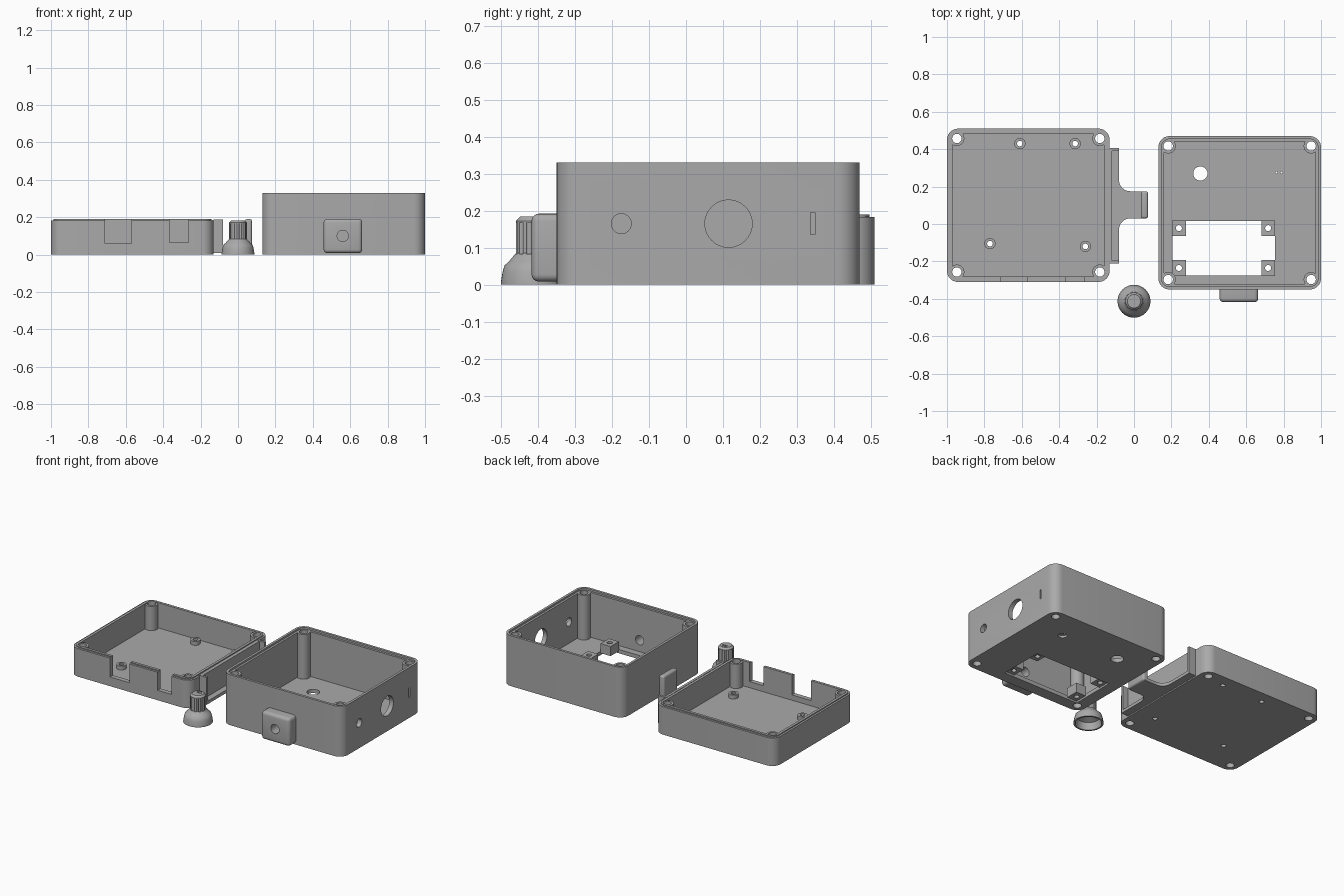
import bpy, bmesh, math
from mathutils import Matrix, Vector

if "Cube" in bpy.data.objects:
    bpy.data.objects.remove(bpy.data.objects["Cube"])

grey = bpy.data.materials.new("plain_grey")
grey.use_nodes = True
COLOR = (0.4, 0.4, 0.4, 1)
grey.diffuse_color = COLOR
grey.node_tree.nodes["Principled BSDF"].inputs["Base Color"].default_value = COLOR


def to_object(bm, name):
    bmesh.ops.recalc_face_normals(bm, faces=bm.faces)
    mesh = bpy.data.meshes.new(name)
    bm.to_mesh(mesh)
    bm.free()
    mesh.materials.append(grey)
    ob = bpy.data.objects.new(name, mesh)
    bpy.context.collection.objects.link(ob)
    return ob


def prism(name, points, z0, z1):
    """Extrude a flat outline upward."""
    bm = bmesh.new()
    face = bm.faces.new([bm.verts.new((x, y, z0)) for x, y in points])
    top = bmesh.ops.extrude_face_region(bm, geom=[face])
    for v in top["geom"]:
        if isinstance(v, bmesh.types.BMVert):
            v.co.z = z1
    return to_object(bm, name)


def arc(cx, cy, r, a0, a1, n=8):
    return [(cx + r * math.cos(math.radians(a0 + (a1 - a0) * i / n)),
             cy + r * math.sin(math.radians(a0 + (a1 - a0) * i / n))) for i in range(n + 1)]


def rounded(name, rect, inset, radius, z0, z1):
    x0, x1, y0, y1 = rect
    d = inset + radius
    pts = []
    for i, (x, y) in enumerate([(x1 - d, y1 - d), (x0 + d, y1 - d), (x0 + d, y0 + d), (x1 - d, y0 + d)]):
        pts += arc(x, y, radius, 90 * i, 90 * i + 90)
    return prism(name, pts, z0, z1)


def block(name, x0, x1, y0, y1, z0, z1, bevel=0):
    bm = bmesh.new()
    bmesh.ops.create_cube(bm, size=1)
    for v in bm.verts:
        v.co = Vector(((x0 + x1) / 2 + v.co.x * (x1 - x0), (y0 + y1) / 2 + v.co.y * (y1 - y0),
                       (z0 + z1) / 2 + v.co.z * (z1 - z0)))
    if bevel:
        bmesh.ops.bevel(bm, geom=bm.edges[:], offset=bevel, segments=4, profile=0.5, affect="EDGES")
    return to_object(bm, name)


def rod(name, center, r, length, axis="Z"):
    turn = {"Z": Matrix(), "X": Matrix.Rotation(math.pi / 2, 4, "Y"), "Y": Matrix.Rotation(math.pi / 2, 4, "X")}
    bm = bmesh.new()
    bmesh.ops.create_cone(bm, cap_ends=True, segments=32, radius1=r, radius2=r, depth=length,
                          matrix=Matrix.Translation(center) @ turn[axis])
    return to_object(bm, name)


def combine(ob, tools, operation):
    bpy.context.view_layer.objects.active = ob
    for tool in tools:
        mod = ob.modifiers.new("bool", "BOOLEAN")
        mod.operation, mod.object, mod.solver = operation, tool, "EXACT"
        bpy.ops.object.modifier_apply(modifier=mod.name)
        bpy.data.objects.remove(tool)


def finish(ob):
    bpy.ops.object.select_all(action="DESELECT")
    ob.select_set(True)
    bpy.context.view_layer.objects.active = ob
    bpy.ops.object.shade_smooth_by_angle(angle=math.radians(32))


def corners(rect, d):
    x0, x1, y0, y1 = rect
    return [(x, y) for x in (x0 + d, x1 - d) for y in (y0 + d, y1 - d)]


def holes(spots, r):
    return [rod("hole", (x, y, 0.2), r, 0.6) for x, y in spots]


WALL, FLOOR, POST = 0.03, 0.025, 0.053

# Shallow base tray with a raised tongue around its rim
BASE = (-1, -0.13, -0.31, 0.51)
tray = rounded("base_tray", BASE, 0, 0.06, 0, 0.183)
combine(tray, [rounded("tongue", BASE, 0.013, 0.047, 0.1, 0.19)], "UNION")
combine(tray, [rounded("cavity", BASE, WALL, 0.03, FLOOR, 0.4)], "DIFFERENCE")
combine(tray, [rod("post", (x, y, 0.096), 0.04, 0.176) for x, y in corners(BASE, POST)], "UNION")
standoffs = [(-0.61, 0.43), (-0.315, 0.43), (-0.77, -0.105), (-0.26, -0.12)]
combine(tray, [rod("standoff", (x, y, 0.03), 0.03, 0.04) for x, y in standoffs], "UNION")
combine(tray, holes(corners(BASE, POST), 0.025) + holes(standoffs, 0.015)
        + [block("wide_notch", -0.71, -0.57, -0.4, -0.27, 0.06, 0.3),
           block("narrow_notch", -0.365, -0.265, -0.4, -0.27, 0.065, 0.3)], "DIFFERENCE")
finish(tray)

# Side bracket: filleted floor plate, end walls and a rounded catch
outline = [(-0.135, -0.21), (-0.08, -0.21), (-0.08, -0.03)]
outline += arc(-0.02, -0.03, 0.06, 180, 90)
outline += [(0.06, 0.03), (0.06, 0.175)]
outline += arc(-0.02, 0.235, 0.06, 270, 180)
outline += [(-0.08, 0.405), (-0.135, 0.405)]
finish(prism("bracket_floor", outline, 0.008, 0.028))
block("bracket_back", -0.135, -0.118, -0.21, 0.405, 0.008, 0.185)
for label, y in (("front", -0.21), ("rear", 0.39)):
    block("bracket_end_" + label, -0.132, -0.08, y, y + 0.015, 0.009, 0.187)
finish(block("bracket_catch", 0.037, 0.075, 0.03, 0.175, 0.008, 0.19, 0.012))

# Deep cover with a stepped rim
COVER = (0.13, 1, -0.35, 0.47)
cover = rounded("cover_box", COVER, 0, 0.06, 0, 0.33)
combine(cover, [rounded("cavity", COVER, WALL, 0.03, FLOOR, 0.5)], "DIFFERENCE")
combine(cover, [rod("post", (x, y, 0.165), 0.04, 0.31) for x, y in corners(COVER, POST)], "UNION")
combine(cover, [rounded("rim_step", COVER, 0.016, 0.044, 0.318, 0.5),
                block("window", 0.207, 0.753, -0.275, 0.017, -0.1, 0.1)], "DIFFERENCE")

# Square screen mounts at the window corners
mounts = [(x, y) for x in (0.24, 0.717) for y in (-0.235, -0.022)]
combine(cover, [block("mount", x - 0.036, x + 0.037, y - 0.043, y + 0.042, 0.012, 0.075)
                for x, y in mounts], "UNION")

# Openings in the floor and in the side wall
combine(cover, holes(corners(COVER, POST), 0.025) + holes(mounts, 0.016)
        + holes([(0.355, 0.27)], 0.038) + holes([(0.762, 0.275), (0.788, 0.275)], 0.006)
        + [rod("recess", (0.775, 0.275, 0), 0.026, 0.03),
           rod("small_port", (1, -0.175, 0.165), 0.027, 0.2, "X"),
           rod("large_port", (1, 0.115, 0.165), 0.064, 0.2, "X"),
           block("slot", 0.9, 1.1, 0.337, 0.349, 0.135, 0.195),
           rod("front_port", (0.56, -0.35, 0.1), 0.03, 0.15, "Y")], "DIFFERENCE")
finish(cover)

# Rounded block on the cover front
front = block("front_block", 0.458, 0.664, -0.418, -0.325, 0.008, 0.192, 0.02)
combine(front, [block("trim", 0.4, 0.7, -0.348, -0.2, -0.1, 0.3),
                rod("bore", (0.56, -0.4, 0.1), 0.03, 0.2, "Y")], "DIFFERENCE")
finish(front)

# Hollow turned knob with a flared skirt
KX, KY = 0, -0.413
profile = [(0, 0.184), (0.036, 0.184), (0.047, 0.172), (0.047, 0.085), (0.056, 0.075), (0.066, 0.063),
           (0.078, 0.052), (0.083, 0.035), (0.088, 0.005), (0.088, 0), (0.077, 0), (0.068, 0.045),
           (0.03, 0.06), (0.025, 0.14), (0, 0.14)]
bm = bmesh.new()
verts = [bm.verts.new((KX + r, KY, z)) for r, z in profile]
edges = [bm.edges.new(pair) for pair in zip(verts, verts[1:])]
bmesh.ops.spin(bm, geom=verts + edges, cent=(KX, KY, 0), axis=(0, 0, 1), angle=2 * math.pi, steps=48)
bmesh.ops.remove_doubles(bm, verts=bm.verts, dist=0.0005)
knob = to_object(bm, "knob")

# Grip flutes and pointer mark
flutes = []
for i in range(12):
    a = math.tau * (i + 0.5) / 12
    flutes.append(rod("flute", (KX + 0.05 * math.cos(a), KY + 0.05 * math.sin(a), 0.125), 0.008, 0.085))
pointer = prism("pointer", [(KX - 0.02, KY + 0.005), (KX + 0.02, KY + 0.005), (KX, KY + 0.035)], 0.178, 0.25)
combine(knob, flutes + [pointer], "DIFFERENCE")
finish(knob)
